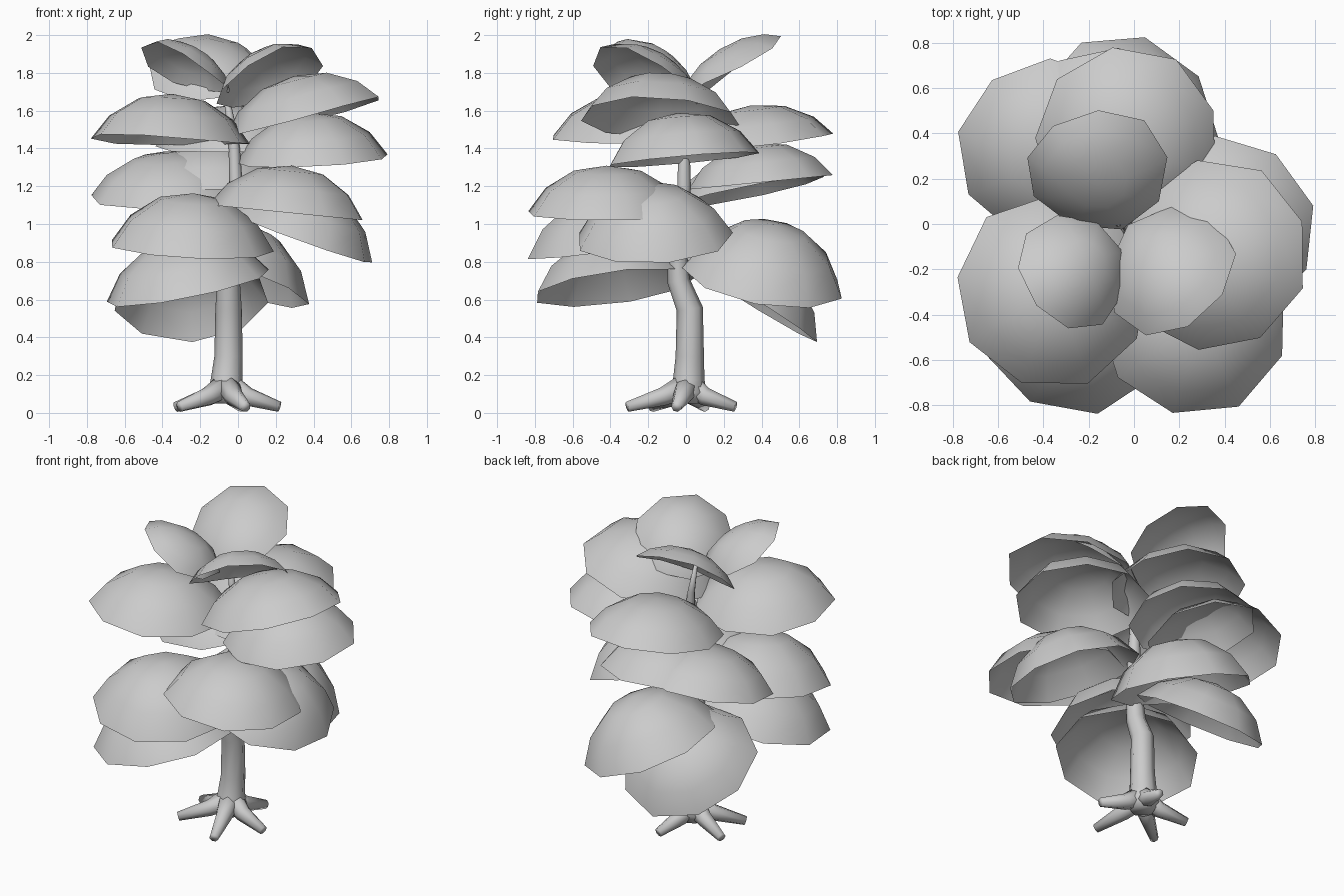
import bpy, bmesh, math, random
from mathutils import Vector

cube = bpy.data.objects.get("Cube")
if cube:
    bpy.data.objects.remove(cube, do_unlink=True)
random.seed(4)

grey = bpy.data.materials.new("plain grey")
grey.use_nodes = True
colour = (0.6, 0.6, 0.6, 1)
grey.diffuse_color = colour
grey.node_tree.nodes["Principled BSDF"].inputs["Base Color"].default_value = colour


def finish(bm, name):
    """Turn a bmesh into a smooth shaded object."""
    bmesh.ops.recalc_face_normals(bm, faces=bm.faces)
    for f in bm.faces:
        f.smooth = True
    mesh = bpy.data.meshes.new(name)
    bm.to_mesh(mesh)
    bm.free()
    mesh.materials.append(grey)
    obj = bpy.data.objects.new(name, mesh)
    bpy.context.collection.objects.link(obj)
    return obj


def bridge(bm, low, high):
    n = len(low)
    for i in range(n):
        j = (i + 1) % n
        bm.faces.new((low[i], low[j], high[j], high[i]))


def tube(name, points, sides=8):
    """Tapered limb through (x, y, z, radius) points."""
    bm = bmesh.new()
    path = [Vector(p[:3]) for p in points]
    rings = []
    for k, p in enumerate(points):
        along = path[min(k + 1, len(path) - 1)] - path[max(k - 1, 0)]
        turn = Vector((0, 0, 1)).rotation_difference(along)
        ring = []
        for i in range(sides):
            a = math.tau * i / sides
            offset = Vector((math.cos(a), math.sin(a), 0)) * p[3]
            ring.append(bm.verts.new(path[k] + turn @ offset))
        rings.append(ring)
    for low, high in zip(rings, rings[1:]):
        bridge(bm, low, high)
    bm.faces.new(rings[0][::-1])
    bm.faces.new(rings[-1])
    return finish(bm, name)


def leaf_pad(name, droop, x, y, z, radius, height, slope_x, slope_y, sides=9):
    """Open shallow dome on a sloped plane, its two flanks drooping a little."""
    bm = bmesh.new()
    turn = Vector((0, 0, 1)).rotation_difference(Vector((-slope_x, -slope_y, 1)))
    outward = math.atan2(y, x)
    spin = random.random()
    wobble = [random.uniform(1.0, 1.05) for _ in range(sides)]
    rings = []
    for r, h in ((1, 0), (0.78, 0.5), (0.42, 0.88)):
        ring = []
        for i in range(sides):
            a = math.tau * (i + spin) / sides
            s = radius * r * wobble[i]
            sag = droop * (r * math.sin(a - outward)) ** 2
            local = Vector((s * math.cos(a), s * math.sin(a), height * h - sag))
            ring.append(bm.verts.new(Vector((x, y, z)) + turn @ local))
        rings.append(ring)
    for low, high in zip(rings, rings[1:]):
        bridge(bm, low, high)
    tip = bm.verts.new(Vector((x, y, z)) + turn @ Vector((0, 0, height)))
    for i in range(sides):
        bm.faces.new((rings[-1][i], rings[-1][(i + 1) % sides], tip))
    return finish(bm, name)


# Trunk, flared at the foot, bent in the middle and thin at the top
tube("trunk", [
    (-0.06, 0.01, 0.05, 0.07), (-0.06, 0.01, 0.11, 0.1), (-0.06, 0.015, 0.18, 0.083),
    (-0.05, 0.02, 0.3, 0.075), (-0.05, 0.02, 0.55, 0.07), (-0.05, -0.04, 0.7, 0.06),
    (-0.04, -0.05, 0.9, 0.05), (-0.01, -0.01, 1.2, 0.036), (-0.02, -0.01, 1.4, 0.03),
    (-0.04, 0, 1.55, 0.022), (-0.07, 0, 1.72, 0.012)])

# Roots spread over the ground
for i, (x, y) in enumerate([(0.04, -0.31), (0.22, -0.05), (0.02, 0.26),
                            (-0.33, 0.1), (-0.31, -0.18)]):
    mx, my = -0.06 + (x + 0.06) * 0.4, y * 0.4
    tube(f"root_{i + 1}", [(-0.06, 0.01, 0.15, 0.07), (mx, my, 0.085, 0.05),
                           (x, y, 0.032, 0.028)], 7)

# Leaf pads by tier: droop, then x, y, z, radius, height, slope in x, slope in y
tiers = {
    "top": (0.05, [(-0.16, 0.23, 1.84, 0.31, 0.1, 0, 0.64),
                   (-0.26, -0.2, 1.83, 0.26, 0.1, -0.5, -0.32),
                   (0.15, -0.2, 1.785, 0.3, 0.12, 0.44, -0.46)]),
    "upper": (0.02, [(-0.03, 0.37, 1.43, 0.4, 0.2, 0, 0.12),
                     (0.35, -0.14, 1.57, 0.42, 0.22, 0.25, -0.03),
                     (-0.36, -0.3, 1.45, 0.42, 0.24, -0.04, -0.05)]),
    "middle": (0, [(0.39, -0.02, 1.34, 0.4, 0.25, 0.05, 0.09),
                   (-0.37, 0.33, 1.17, 0.4, 0.21, 0.08, 0.2),
                   (-0.13, 0.39, 1.22, 0.38, 0.21, 0, 0.1)]),
    "low": (0, [(0.26, -0.42, 1.06, 0.42, 0.25, -0.1, 0),
                (0.33, -0.17, 0.93, 0.41, 0.28, -0.36, 0.05),
                (-0.25, -0.4, 0.875, 0.43, 0.29, -0.05, 0.13)]),
    "bottom": (0, [(-0.26, -0.38, 0.665, 0.43, 0.27, 0.2, 0.13),
                   (-0.25, 0.33, 0.6, 0.41, 0.25, 0.06, -0.62),
                   (-0.04, 0.41, 0.71, 0.42, 0.31, -0.34, -0.18)]),
}
for tier, (droop, pads) in tiers.items():
    for i, values in enumerate(pads):
        leaf_pad(f"{tier}_leaf_pad_{i + 1}", droop, *values)
